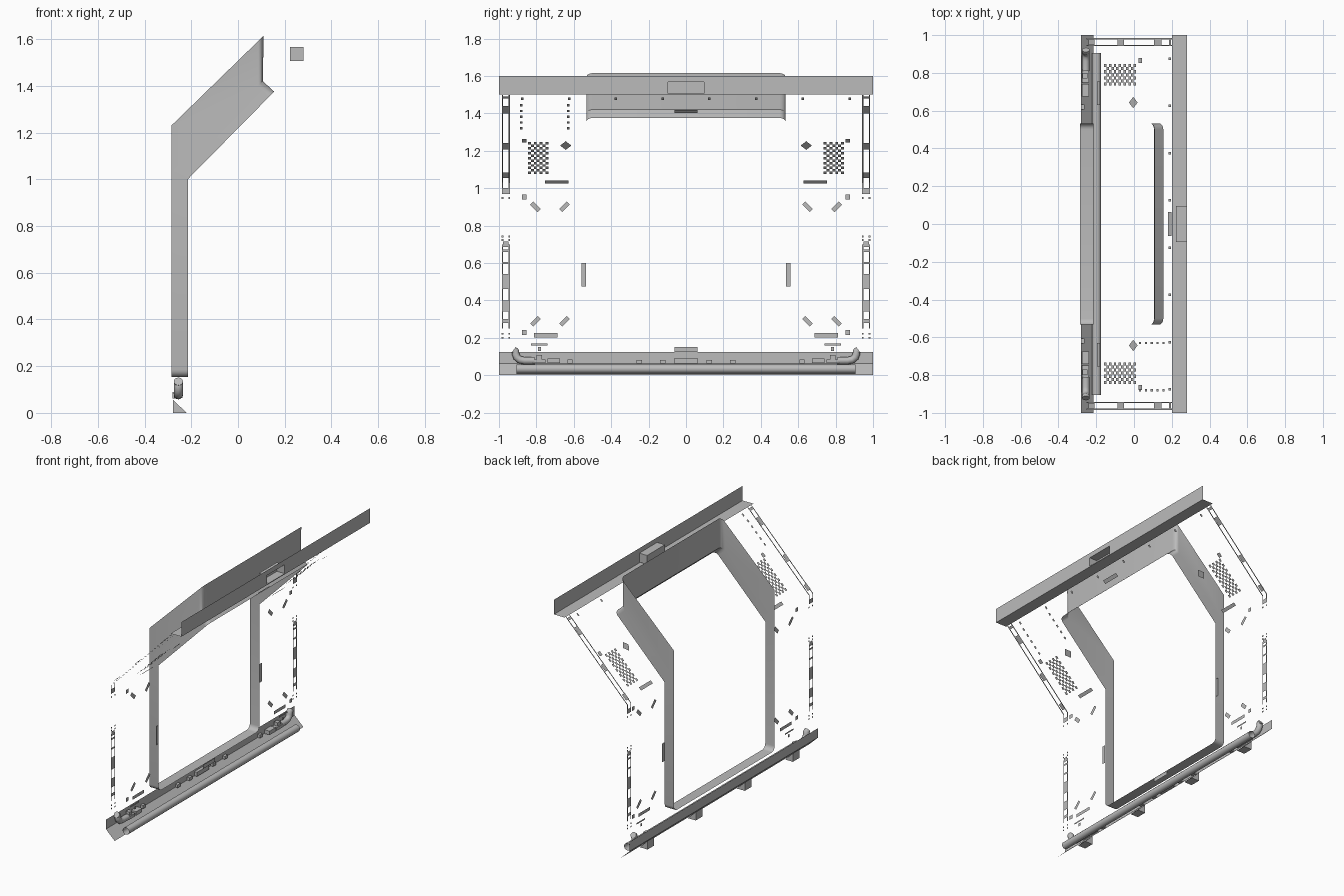
import bpy, math

if "Cube" in bpy.data.objects:
    bpy.data.objects.remove(bpy.data.objects["Cube"])

grey = bpy.data.materials.new("panel grey")
grey.diffuse_color = (0.5, 0.5, 0.5, 1)
grey.use_nodes = True
grey.node_tree.nodes["Principled BSDF"].inputs["Base Color"].default_value = grey.diffuse_color


def mesh_object(name, verts, faces, smooth=False):
    me = bpy.data.meshes.new(name)
    me.from_pydata(verts, [], faces)
    me.validate()
    ob = bpy.data.objects.new(name, me)
    bpy.context.collection.objects.link(ob)
    me.materials.append(grey)
    if smooth:
        bpy.ops.object.select_all(action='DESELECT')
        ob.select_set(True)
        bpy.context.view_layer.objects.active = ob
        bpy.ops.object.shade_smooth_by_angle(angle=math.radians(35))
    return ob


def wall_x(z, back=0.0):
    """Depth of the wall: upright below, leaning at 45 degrees above."""
    return max(-0.215 - back * 0.5, z - 1.22 - back)


class Sheet:
    """Collects flat plates lying on the wall."""
    def __init__(self):
        self.v, self.f = [], []

    def plate(self, y, z, w, h, angle=0, back=0.0):
        c, s = math.cos(math.radians(angle)), math.sin(math.radians(angle))
        n = len(self.v)
        for a, b in ((-1, -1), (1, -1), (1, 1), (-1, 1)):
            dy, dz = a * w / 2, b * h / 2
            zz = z + dy * s + dz * c
            self.v.append((wall_x(zz, back), y + dy * c - dz * s, zz))
        self.f.append((n, n + 1, n + 2, n + 3))

    def pair(self, y, z, w, h, angle=0, back=0.0):
        self.plate(y, z, w, h, angle, back)
        self.plate(-y, z, w, h, -angle, back)

    def build(self, name):
        return mesh_object(name, self.v, self.f)


def box(name, x0, x1, y0, y1, z0, z1, open_front=False):
    v = [(x, y, z) for x in (x0, x1) for y in (y0, y1) for z in (z0, z1)]
    f = [(0, 1, 3, 2), (0, 4, 5, 1), (2, 3, 7, 6), (0, 2, 6, 4), (1, 5, 7, 3)]
    if not open_front:
        f.append((4, 6, 7, 5))
    return mesh_object(name, v, f)


def tube(name, path, r, caps, sides=8):
    cu = bpy.data.curves.new(name, 'CURVE')
    cu.dimensions = '3D'
    cu.bevel_depth, cu.bevel_resolution = r, sides // 2
    cu.use_fill_caps = caps
    sp = cu.splines.new('POLY')
    sp.points.add(len(path) - 1)
    for p, co in zip(sp.points, path):
        p.co = (*co, 1)
    ob = bpy.data.objects.new(name, cu)
    bpy.context.collection.objects.link(ob)
    cu.materials.append(grey)
    bpy.ops.object.select_all(action='DESELECT')
    ob.select_set(True)
    bpy.context.view_layer.objects.active = ob
    bpy.ops.object.convert(target='MESH')
    bpy.ops.object.shade_smooth_by_angle(angle=math.radians(40))


# Window surround: three edges (front lip, bend, rear edge) swept round the opening
W, R = 0.533, 0.032
arc = [(R * (1 - math.cos(t)), R * (1 - math.sin(t)))
       for t in [math.pi / 2 * i / 5 for i in range(6)]]
half = []
for iny, up in reversed(arc):                       # bottom corner
    half.append((W - iny, [(-0.215, 0.153 + up), (-0.285, 0.153 + up), (-0.285, 0.153 + up)]))
half.append((W, [(-0.215, 1.0), (-0.285, 1.03), (-0.285, 1.23)]))
for iny, down in arc:                               # top corner
    d = down * 0.707
    half.append((W - iny, [(0.155 - d, 1.375 - d), (0.106 - d, 1.42 - d), (0.11 - d, 1.615 - d)]))
loop = half + [(-y, p) for y, p in reversed(half)]
verts, faces = [], []
for y, prof in loop:
    verts += [(x, y, z) for x, z in prof]
n = len(loop)
for i in range(n):
    j = (i + 1) % n
    faces.append((3 * i, 3 * i + 1, 3 * j + 1, 3 * j))
    low_i, low_j = loop[i][1][1] == loop[i][1][2], loop[j][1][1] == loop[j][1][2]
    if low_i and low_j:
        continue
    if low_i:
        faces.append((3 * i + 1, 3 * j + 2, 3 * j + 1))
    elif low_j:
        faces.append((3 * i + 1, 3 * i + 2, 3 * j + 1))
    else:
        faces.append((3 * i + 1, 3 * i + 2, 3 * j + 2, 3 * j + 1))
mesh_object("window_surround", verts, faces, True)

# Top rail: shelf plus upright strip with a gap for the recess
B, b0, b1, t0, t1, X = 0.095, 1.507, 1.567, 1.502, 1.60, 0.28
verts, faces = [(0.2, -1, t0), (X, -1, t0), (X, 1, t0), (0.2, 1, t0)], [(0, 1, 2, 3)]
for y0, y1, z0, z1 in ((-1, -B, t0, t1), (B, 1, t0, t1), (-B, B, t0, b0), (-B, B, b1, t1)):
    k = len(verts)
    verts += [(X, y0, z0), (X, y1, z0), (X, y1, z1), (X, y0, z1)]
    faces.append((k, k + 1, k + 2, k + 3))
mesh_object("top_rail", verts, faces)
box("rail_recess", 0.222, X, -B, B, b0, b1, True)

# Bottom skirt: upright strip and sloping toe
mesh_object("bottom_skirt",
            [(x, y, z) for y in (-1, 1) for x, z in ((-0.215, 0), (-0.28, 0.062), (-0.28, 0.125))],
            [(0, 3, 4, 1), (1, 4, 5, 2)])
for i, y in enumerate((-0.77, -0.26, 0.26, 0.77)):
    tri = [(-0.279, 0), (-0.22, 0), (-0.279, 0.057)]
    mesh_object(f"skirt_bracket_{i}",
                [(x, y + s * 0.035, z) for s in (-1, 1) for x, z in tri],
                [(0, 1, 2), (3, 5, 4), (0, 3, 4, 1), (0, 2, 5, 3), (1, 4, 5, 2)])
tube("floor_pipe", [(-0.198, -0.905, 0.034), (-0.198, 0.905, 0.034)], 0.024, False)

# Skirt fittings and elbow pipes
for i, (y, w, h) in enumerate(((0.125, 0.03, 0.02), (0.25, 0.03, 0.02), (0.62, 0.025, 0.022))):
    for s in (-1, 1):
        box(f"skirt_block_{i}", -0.28, -0.262, s * y - w / 2, s * y + w / 2, 0.062, 0.062 + h)
box("skirt_vent", -0.28, -0.26, -0.063, 0.063, 0.062, 0.09)
for s in (-1, 1):
    tube("elbow_pipe", [(-0.255, s * y, z) for y, z in
                        ((0.81, 0.078), (0.865, 0.078), (0.889, 0.083), (0.905, 0.097),
                         (0.911, 0.115), (0.912, 0.128), (0.922, 0.135))], 0.02, True)
    for name, a, b, h in (("pipe_valve", 0.675, 0.74, 0.09), ("pipe_collar", 0.75, 0.82, 0.085)):
        box(name, -0.275, -0.238, min(s * a, s * b), max(s * a, s * b), 0.064, h)
    box("pipe_nut", -0.272, -0.245, s * 0.785 - 0.014, s * 0.785 + 0.014, 0.085, 0.108)

# Vent grilles: chequered plates on the leaning wall
grille = Sheet()
for c in range(7):
    for r in range(13):
        if (c + r) % 2 == 0:
            grille.pair(0.742 + c * 0.016, 1.082 + r * 0.0131, 0.016, 0.0131, 0, 0.015)
grille.build("vent_grilles")

# Small markers spread over the wall
marks = Sheet()
for y, z, w, h, a in ((0.865, 0.953, 0.026, 0.026, 0), (0.805, 0.9, 0.057, 0.024, 45),
                      (0.65, 0.9, 0.057, 0.024, -45), (0.805, 0.288, 0.057, 0.024, -45),
                      (0.65, 0.288, 0.057, 0.024, -45), (0.865, 0.228, 0.026, 0.026, 0),
                      (0.75, 0.214, 0.125, 0.022, 0), (0.785, 0.165, 0.09, 0.01, 0),
                      (0.783, 0.14, 0.016, 0.02, 0), (0.692, 1.033, 0.125, 0.016, 0),
                      (0.865, 1.253, 0.026, 0.02, 0), (0.547, 0.537, 0.024, 0.125, 0)):
    # the lower outside strips on both sides follow the mirrored angle
    marks.pair(y, z, w, h, a)
marks.plate(0, 0.138, 0.125, 0.026)
marks.plate(0, 1.41, 0.125, 0.018)
marks.build("wall_markers")
verts = []
for s in (-1, 1):
    for dy, dz in ((-0.03, 0), (0, -0.023), (0.03, 0), (0, 0.023)):
        z = 1.228 + dz
        verts.append((wall_x(z, 0.012), s * 0.643 + dy, z))
mesh_object("diamond_markers", verts, [(0, 1, 2, 3), (4, 5, 6, 7)])

# Bolts along the top edge, plus two rows on one side
bolts = Sheet()
for i in range(4):
    bolts.pair(0.125 + 0.25 * i, 1.477, 0.013, 0.013, 0, 0.068)
for y in (-0.88, -0.63):
    for i in range(5):
        bolts.plate(y, 1.32 + 0.031 * i, 0.013, 0.012, 0, 0.068)
bolts.build("bolts")

# Edge tracks: paired thin lines with blocks and end studs
tracks = Sheet()
for y in (0.945, 0.981):
    for z0, z1 in ((0.25, 0.70), (0.97, 1.03), (1.03, 1.497)):
        tracks.pair(y, (z0 + z1) / 2, 0.007, z1 - z0, 0, 0.075)
    for z in (0.2, 0.222, 0.722, 0.742, 0.948):
        tracks.pair(y, z, 0.01, 0.01, 0, 0.075)
for z, h in ((0.29, 0.02), (0.37, 0.06), (0.5, 0.08), (0.6, 0.012), (0.665, 0.012), (0.7, 0.03),
             (0.985, 0.03), (1.07, 0.03), (1.225, 0.035), (1.42, 0.04), (1.485, 0.012)):
    tracks.pair(0.963, z, 0.03, h, 0, 0.075)
tracks.build("edge_tracks")
